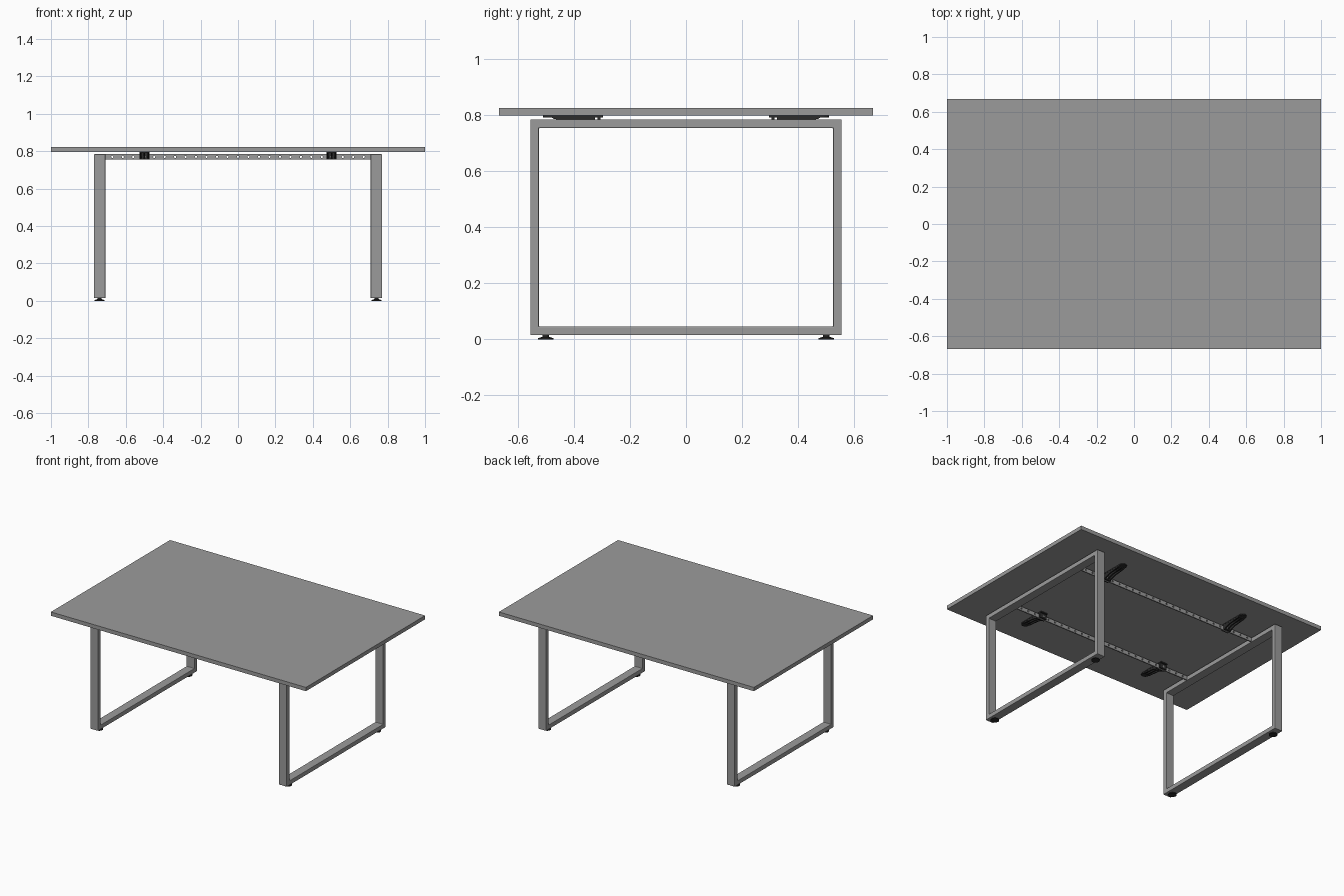
import bpy, bmesh, math
from mathutils import Matrix

if "Cube" in bpy.data.objects:
    bpy.data.objects.remove(bpy.data.objects["Cube"])


def make_material(name, value):
    m = bpy.data.materials.new(name)
    m.use_nodes = True
    colour = (value, value, value, 1)
    m.diffuse_color = colour
    m.node_tree.nodes["Principled BSDF"].inputs["Base Color"].default_value = colour
    return m


GREY = make_material("mid grey", 0.33)
BLACK = make_material("black plastic", 0.025)


def finish(bm, name, mat):
    bmesh.ops.recalc_face_normals(bm, faces=bm.faces)
    me = bpy.data.meshes.new(name)
    bm.to_mesh(me)
    bm.free()
    me.materials.append(mat)
    ob = bpy.data.objects.new(name, me)
    bpy.context.collection.objects.link(ob)
    return ob


def add_box(bm, x0, x1, y0, y1, z0, z1):
    m = Matrix.Translation(((x0 + x1) / 2, (y0 + y1) / 2, (z0 + z1) / 2))
    m = m @ Matrix.Diagonal((x1 - x0, y1 - y0, z1 - z0, 1))
    bmesh.ops.create_cube(bm, size=1, matrix=m)


def add_cylinder(bm, r1, r2, depth, matrix, segments=24):
    bmesh.ops.create_cone(bm, cap_ends=True, segments=segments, radius1=r1,
                          radius2=r2, depth=depth, matrix=matrix)


def add_prism(bm, points, vector):
    face = bm.faces.new([bm.verts.new(p) for p in points])
    out = bmesh.ops.extrude_face_region(bm, geom=[face], use_keep_orig=True)
    verts = [g for g in out["geom"] if isinstance(g, bmesh.types.BMVert)]
    bmesh.ops.translate(bm, verts=verts, vec=vector)


# Table top
bm = bmesh.new()
add_box(bm, -1, 1, -0.667, 0.667, 0.797, 0.824)
finish(bm, "table_top", GREY)

HALF, LOW, HIGH, TUBE = 0.555, 0.015, 0.784, 0.031
RAIL_Y = 0.32


# Closed rectangular leg frame of flat tube
def leg_frame(name, side):
    bm = bmesh.new()
    x = side * 0.74 - 0.031
    outer = [(-HALF, LOW), (HALF, LOW), (HALF, HIGH), (-HALF, HIGH)]
    inner = [(math.copysign(abs(y) - TUBE, y), z + (TUBE if z == LOW else -TUBE))
             for y, z in outer]
    o = [bm.verts.new((x, y, z)) for y, z in outer]
    i = [bm.verts.new((x, y, z)) for y, z in inner]
    faces = [bm.faces.new((o[k], o[(k + 1) % 4], i[(k + 1) % 4], i[k])) for k in range(4)]
    out = bmesh.ops.extrude_face_region(bm, geom=faces, use_keep_orig=True)
    bmesh.ops.translate(bm, vec=(0.062, 0, 0),
                        verts=[g for g in out["geom"] if isinstance(g, bmesh.types.BMVert)])
    ob = finish(bm, name, GREY)
    bevel = ob.modifiers.new("edge_rounding", "BEVEL")
    bevel.width, bevel.segments = 0.003, 2


# Levelling foot: flat pad, cone and stem
def foot(name, x, y):
    bm = bmesh.new()
    for r1, r2, z0, z1 in ((0.027, 0.027, 0, 0.005), (0.024, 0.013, 0.005, 0.009),
                           (0.011, 0.011, 0.009, 0.017)):
        add_cylinder(bm, r1, r2, z1 - z0, Matrix.Translation((x, y, (z0 + z1) / 2)))
    finish(bm, name, BLACK)


# Perforated cross rail
def rail(name, side):
    bm = bmesh.new()
    y = side * RAIL_Y
    add_box(bm, -0.71, 0.71, y - 0.004, y + 0.004, 0.755, 0.784)
    ob = finish(bm, name, GREY)
    cut = bmesh.new()
    turn = Matrix.Rotation(math.pi / 2, 4, "X")
    for k in range(-12, 13):
        add_cylinder(cut, 0.006, 0.006, 0.05,
                     Matrix.Translation((k * 0.056, y, 0.77)) @ turn, 12)
    cutter = finish(cut, name + "_hole_cutter", GREY)
    cutter.hide_render = True
    cutter.hide_set(True)
    boolean = ob.modifiers.new("holes", "BOOLEAN")
    boolean.object, boolean.solver = cutter, "EXACT"


# Top support: rounded plate, ribbed wedge and clamp hooked over the rail
def support(name, x, side):
    bm = bmesh.new()
    width = 0.026
    outline = [(x - width, side * 0.295, 0.790), (x + width, side * 0.295, 0.790)]
    for k in range(9):
        a = math.pi * k / 8
        outline.append((x + width * math.cos(a),
                        side * (0.484 + width * math.sin(a)), 0.790))
    add_prism(bm, outline, (0, 0, 0.0072))
    for dx in (-0.021, 0, 0.021):
        wedge = [(0.326, 0.791), (0.48, 0.791), (0.47, 0.785), (0.38, 0.776), (0.326, 0.758)]
        add_prism(bm, [(x + dx - 0.004, side * y, z) for y, z in wedge], (0.008, 0, 0))
    for y0, y1 in ((0.305, 0.315), (0.325, 0.335)):
        lo, hi = sorted((side * y0, side * y1))
        add_box(bm, x - width, x + width, lo, hi, 0.756, 0.791)
    finish(bm, name, BLACK)
    bolt = bmesh.new()
    add_cylinder(bolt, 0.007, 0.007, 0.04, Matrix.Translation((x, side * 0.322, 0.77))
                 @ Matrix.Rotation(math.pi / 2, 4, "X"))
    finish(bolt, name + "_bolt", GREY)


for sx, lr in ((1, "left"), (-1, "right")):
    leg_frame(lr + "_leg_frame", sx)
    for sy, fb in ((-1, "front"), (1, "back")):
        foot(f"{fb}_{lr}_foot", sx * 0.74, sy * 0.5)
        support(f"{fb}_{lr}_support", sx * 0.5, sy)
rail("front_rail", -1)
rail("back_rail", 1)
